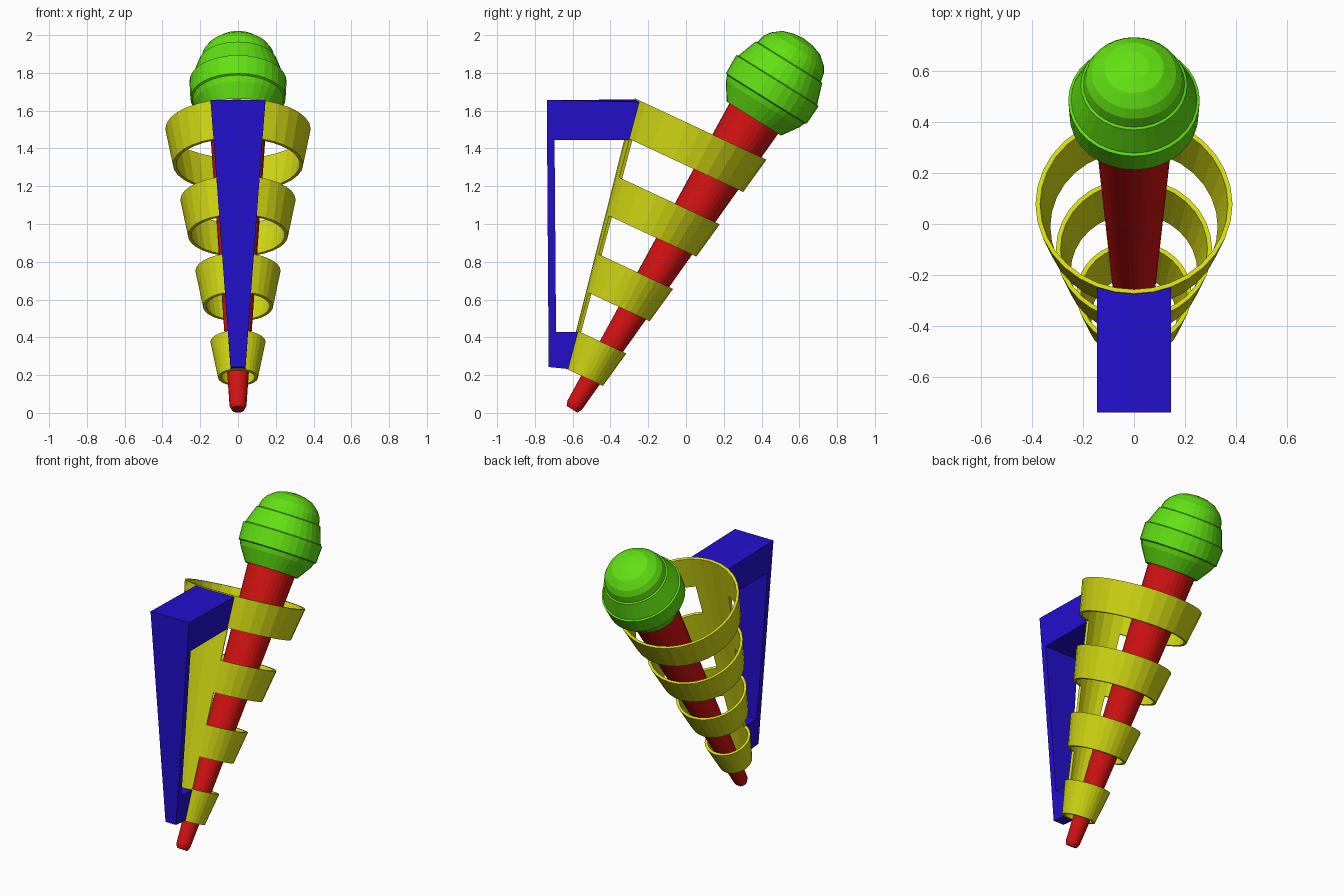
import bpy, bmesh, math
from mathutils import Vector, Matrix

cube = bpy.data.objects.get("Cube")
if cube:
    bpy.data.objects.remove(cube)

SIDES = 32


def material(name, rgb):
    m = bpy.data.materials.new(name)
    m.use_nodes = True
    m.diffuse_color = (*rgb, 1)
    m.node_tree.nodes["Principled BSDF"].inputs["Base Color"].default_value = (*rgb, 1)
    return m


red = material("red", (0.66, 0.006, 0.006))
green = material("green", (0.12, 0.75, 0.006))
yellow = material("yellow", (0.66, 0.7, 0.006))
blue = material("blue", (0.017, 0.005, 0.62))


def finish(bm, name, mat):
    bmesh.ops.remove_doubles(bm, verts=bm.verts, dist=1e-5)
    bmesh.ops.recalc_face_normals(bm, faces=bm.faces)
    mesh = bpy.data.meshes.new(name)
    bm.to_mesh(mesh)
    bm.free()
    mesh.materials.append(mat)
    obj = bpy.data.objects.new(name, mesh)
    bpy.context.collection.objects.link(obj)
    return obj


def lathe(name, profile, mat, matrix):
    """Spin a (radius, height) profile about the local z axis."""
    bm = bmesh.new()
    verts = [bm.verts.new((r, 0, h)) for r, h in profile]
    edges = [bm.edges.new(pair) for pair in zip(verts, verts[1:])]
    bmesh.ops.spin(bm, geom=verts + edges, cent=(0, 0, 0), axis=(0, 0, 1),
                   angle=math.tau, steps=SIDES, use_merge=True)
    obj = finish(bm, name, mat)
    obj.matrix_world = matrix
    return obj


def leaning(y, z, degrees):
    return Matrix.Translation((0, y, z)) @ Matrix.Rotation(math.radians(-degrees), 4, "X")


# Microphone: tapered handle and banded head
mic = leaning(-0.603, 0.019, 32)
lathe("microphone_handle",
      [(0, 0), (0.034, 0), (0.045, 0.025), (0.153, 1.83), (0, 1.83)], red, mic)
lathe("microphone_head",
      [(0, 1.815), (0.17, 1.815), (0.23, 1.905), (0.242, 1.935), (0.252, 1.94),
       (0.257, 2.05), (0.246, 2.055), (0.208, 2.165), (0.198, 2.17), (0.188, 2.215),
       (0.165, 2.25), (0.122, 2.285), (0.115, 2.29), (0.06, 2.308), (0, 2.315)],
      green, mic)

# Holder: conical shell of four rings joined by a spine at the front
LENGTH, R_LOW, R_HIGH, WALL = 1.451, 0.106, 0.385, 0.018
holder = leaning(-0.536, 0.188, 25)


def cone_point(s, angle, inset=0.0):
    """Point on the cone; s runs up the axis, angle is measured from the front."""
    r = R_LOW + (R_HIGH - R_LOW) * s - inset
    return Vector((r * math.sin(angle), -r * math.cos(angle), LENGTH * s))


def shell_patch(bm, s0, s1, first, count):
    step = math.tau / SIDES
    for i in range(first, first + count):
        a, b = i * step, (i + 1) * step
        corners = [(s0, a), (s0, b), (s1, b), (s1, a)]
        outer = [bm.verts.new(cone_point(s, t)) for s, t in corners]
        inner = [bm.verts.new(cone_point(s, t, WALL)) for s, t in corners]
        bm.faces.new(outer)
        bm.faces.new(inner[::-1])
        for k, n in ((0, 1), (2, 3)):
            bm.faces.new((outer[k], inner[k], inner[n], outer[n]))
        if count < SIDES:
            for end, k, n in ((first, 3, 0), (first + count - 1, 1, 2)):
                if i == end:
                    bm.faces.new((outer[k], inner[k], inner[n], outer[n]))


for i in range(4):
    bm = bmesh.new()
    shell_patch(bm, 2 * i / 7, (2 * i + 1) / 7, 0, SIDES)
    finish(bm, f"holder_ring_{i + 1}", yellow).matrix_world = holder
for i in range(3):
    bm = bmesh.new()
    shell_patch(bm, (2 * i + 1) / 7, (2 * i + 2) / 7, -2, 4)
    finish(bm, f"holder_spine_{i + 1}", yellow).matrix_world = holder

# Grip: tapered bracket whose arms end on the curved front of the cone
# Each level: position along the cone, y and z of the post's front and back
levels = [(0.003, -0.727, 0.243), (0.137, -0.688, 0.429),
          (0.846, -0.696, 1.444), (0.996, -0.737, 1.657)]
bm = bmesh.new()
columns = []
for i in range(-2, 3):
    angle = i * math.tau / SIDES
    arm = [holder @ cone_point(s, angle, 0.004) for s, y, z in levels]
    for k in (1, 2):
        arm[k].z = levels[k][2]
    post = [Vector((p.x, y, z)) for p, (s, y, z) in zip(arm, levels)]
    columns.append(([bm.verts.new(p) for p in arm], [bm.verts.new(p) for p in post]))
for (a, p), (b, q) in zip(columns, columns[1:]):
    loop_a = [p[0], p[3], a[3], a[2], p[2], p[1], a[1], a[0]]
    loop_b = [q[0], q[3], b[3], b[2], q[2], q[1], b[1], b[0]]
    for k in range(8):
        n = (k + 1) % 8
        bm.faces.new((loop_a[k], loop_a[n], loop_b[n], loop_b[k]))
for a, p in (columns[0], columns[-1]):
    bm.faces.new((p[0], p[1], a[1], a[0]))
    bm.faces.new((p[3], p[2], a[2], a[3]))
    bm.faces.new((p[0], p[3], p[2], p[1]))
finish(bm, "grip", blue)
